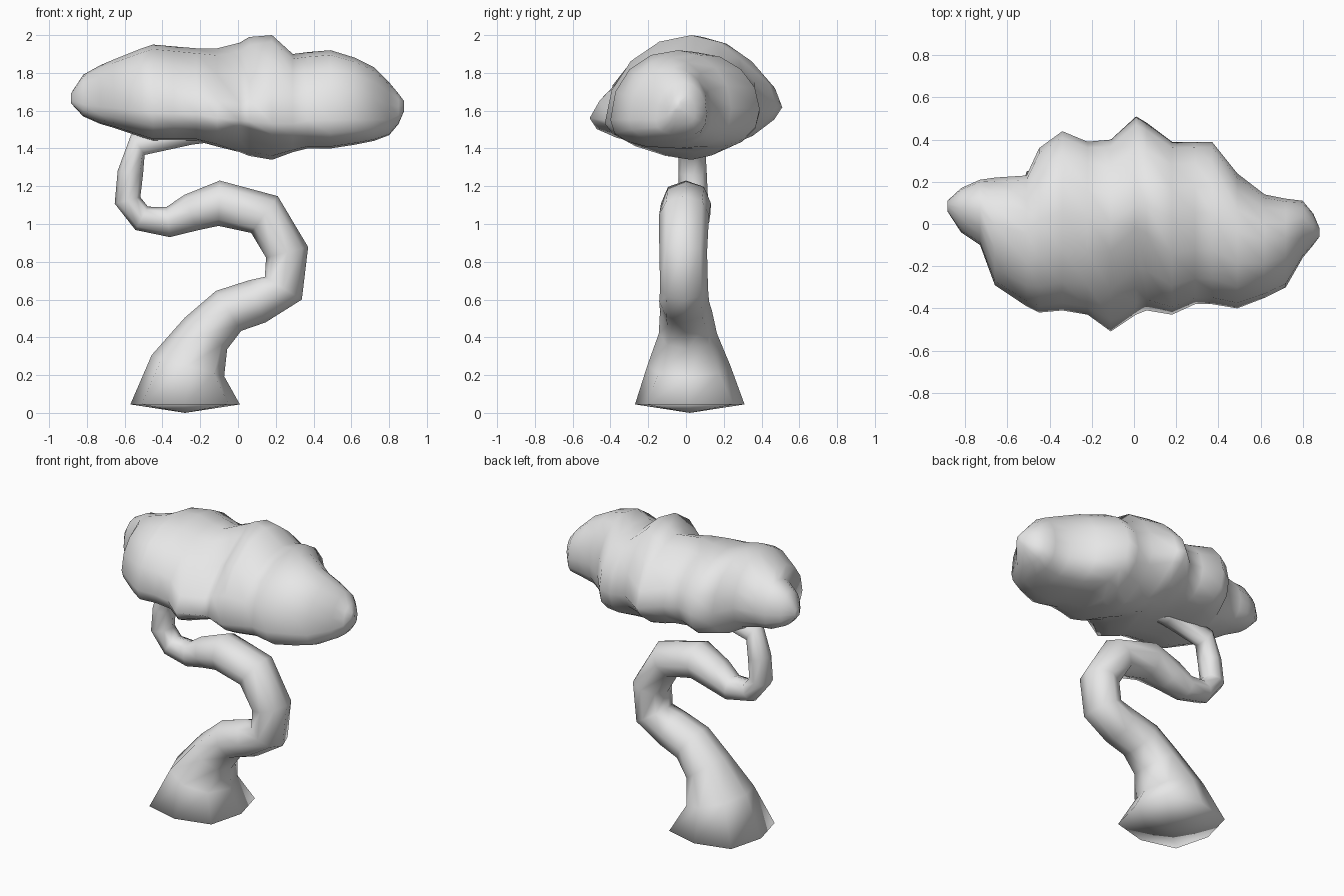
import bpy
import bmesh
import math
from mathutils import Vector

default_cube = bpy.data.objects.get("Cube")
if default_cube:
    bpy.data.objects.remove(default_cube, do_unlink=True)

# One plain grey for the whole tree
grey = bpy.data.materials.new("plain grey")
grey.use_nodes = True
colour = (0.8, 0.8, 0.8, 1)
grey.diffuse_color = colour
grey.node_tree.nodes["Principled BSDF"].inputs["Base Color"].default_value = colour


def loft(name, rings, start_tip, end_tip):
    """Skin a list of closed rings and close both ends with a fan to a tip."""
    bm = bmesh.new()
    loops = [[bm.verts.new(point) for point in ring] for ring in rings]
    count = len(loops[0])
    for lower, upper in zip(loops, loops[1:]):
        for i in range(count):
            j = (i + 1) % count
            bm.faces.new((lower[i], lower[j], upper[j], upper[i]))
    for loop, tip in ((loops[0], start_tip), (loops[-1], end_tip)):
        centre = bm.verts.new(tip)
        for i in range(count):
            bm.faces.new((loop[i], loop[(i + 1) % count], centre))
    bmesh.ops.recalc_face_normals(bm, faces=bm.faces)
    mesh = bpy.data.meshes.new(name)
    bm.to_mesh(mesh)
    bm.free()
    mesh.materials.append(grey)
    obj = bpy.data.objects.new(name, mesh)
    bpy.context.collection.objects.link(obj)
    bpy.ops.object.select_all(action="DESELECT")
    obj.select_set(True)
    bpy.context.view_layer.objects.active = obj
    bpy.ops.object.shade_smooth()
    return obj


def trunk_ring(centre, tangent, radius, depth, corner, sides=8):
    """Ring square to the trunk path; depth scales y, corner the diagonals."""
    across = Vector((0, 1, 0))
    outward = across.cross(tangent).normalized()
    ring = []
    for i in range(sides):
        angle = math.tau * i / sides
        reach = radius * (corner if i % 2 else 1)
        ring.append(centre + reach * (math.cos(angle) * outward
                                      + depth * math.sin(angle) * across))
    return ring


def signed_power(value, exponent):
    return math.copysign(abs(value) ** exponent, value)


def bump(x, centre, width):
    return math.exp(-((x - centre) / width) ** 2)


def canopy_ring(x, front, back, bottom, top, sides=16):
    """Section with a full underside, pointed at the spikes near the middle."""
    crest = (front + back) / 2 + 0.06 * (back - front)
    under = 2.6 - 1.3 * bump(x, 0.08, 0.2)
    over_front = 2.1 - 0.9 * bump(x, -0.03, 0.16)
    over_back = 2 - 0.4 * bump(x, 0, 0.12)
    ring = []
    for i in range(sides):
        angle = math.tau * i / sides
        y, z = math.cos(angle), math.sin(angle)
        is_back = y > 0
        if z < 0:
            roundness = under
        else:
            roundness = over_back if is_back else over_front
        # The front edge hangs lower than the back edge
        edge_z = bottom + (0.35 + 0.06 * y) * (top - bottom)
        width = back - crest if is_back else crest - front
        height = top - edge_z if z > 0 else edge_z - bottom
        ring.append(Vector((x, crest + width * signed_power(y, 2 / roundness),
                            edge_z + height * signed_power(z, 2 / roundness))))
    return ring


# Winding trunk: x, y, z, radius along the path
trunk_path = [
    (-.28, .02, .045, .29),
    (-.265, .015, .25, .2),
    (-.17, .01, .42, .14),
    (-.05, 0, .54, .125),
    (.1, -.01, .59, .12),
    (.24, -.01, .66, .115),
    (.26, -.015, .85, .115),
    (.14, -.01, 1.05, .12),
    (-.1, 0, 1.11, .12),
    (-.25, .02, 1.06, .1),
    (-.37, .035, 1.01, .08),
    (-.51, .04, 1.03, .07),
    (-.585, .04, 1.125, .07),
    (-.57, .035, 1.27, .068),
    (-.53, .03, 1.42, .065),
    (-.25, .02, 1.48, .06),
    (0, 0, 1.5, .05),
]
centres = [Vector(row[:3]) for row in trunk_path]
trunk_rings = []
for i, row in enumerate(trunk_path):
    if i == 0:
        # Flared, squarish root
        trunk_rings.append(trunk_ring(centres[i], Vector((0, 0, 1)), row[3], 1, 1.12))
        continue
    tangent = centres[min(i + 1, len(centres) - 1)] - centres[i - 1]
    trunk_rings.append(trunk_ring(centres[i], tangent, row[3], 1.1, 1.02))
root_tip = Vector((centres[0].x, centres[0].y, 0))
loft("trunk", trunk_rings, root_tip, centres[-1])

# Lumpy leaf canopy: x, front, back, bottom, top of each section
canopy_sections = [
    (-.885, .06, .11, 1.64, 1.69),
    (-.82, -.04, .17, 1.57, 1.79),
    (-.73, -.1, .21, 1.53, 1.84),
    (-.66, -.29, .22, 1.51, 1.87),
    (-.51, -.39, .23, 1.46, 1.93),
    (-.45, -.42, .36, 1.44, 1.95),
    (-.34, -.41, .44, 1.44, 1.94),
    (-.22, -.43, .39, 1.44, 1.93),
    (-.11, -.51, .4, 1.41, 1.93),
    (.01, -.43, .51, 1.38, 1.96),
    (.06, -.41, .48, 1.36, 1.99),
    (.18, -.43, .39, 1.34, 2),
    (.29, -.38, .39, 1.38, 1.9),
    (.37, -.38, .39, 1.4, 1.91),
    (.49, -.4, .24, 1.4, 1.92),
    (.62, -.35, .14, 1.42, 1.88),
    (.72, -.3, .12, 1.44, 1.83),
    (.8, -.16, .11, 1.47, 1.75),
    (.85, -.1, .05, 1.53, 1.69),
    (.88, -.06, -.02, 1.6, 1.65),
]
canopy_rings = [canopy_ring(*section) for section in canopy_sections]
tips = [sum(ring, Vector()) / len(ring) for ring in (canopy_rings[0], canopy_rings[-1])]
loft("leaf_canopy", canopy_rings, *tips)
